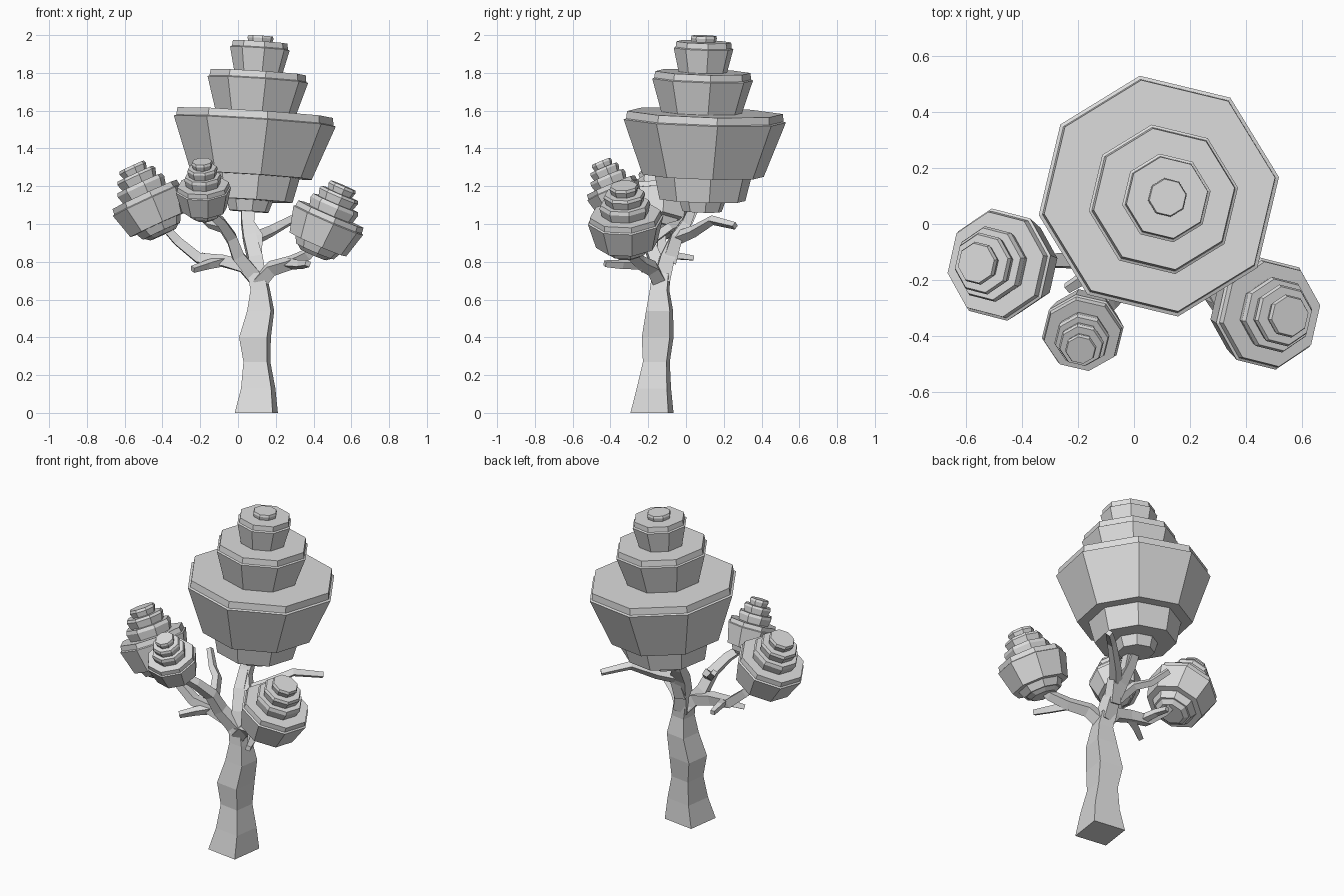
import bpy, bmesh, math
from mathutils import Vector

cube = bpy.data.objects.get("Cube")
if cube:
    bpy.data.objects.remove(cube, do_unlink=True)

grey = bpy.data.materials.new("plain_grey")
grey.use_nodes = True
grey.diffuse_color = (0.72, 0.72, 0.72, 1)
grey.node_tree.nodes["Principled BSDF"].inputs["Base Color"].default_value = grey.diffuse_color


def loft(name, rings):
    """Skin a list of equal-sized point rings and cap both ends."""
    bm = bmesh.new()
    loops = [[bm.verts.new(p) for p in ring] for ring in rings]
    n = len(loops[0])
    for a, b in zip(loops, loops[1:]):
        for i in range(n):
            j = (i + 1) % n
            bm.faces.new((a[i], a[j], b[j], b[i]))
    bm.faces.new(loops[0][::-1])
    bm.faces.new(loops[-1])
    bmesh.ops.recalc_face_normals(bm, faces=bm.faces)
    mesh = bpy.data.meshes.new(name)
    bm.to_mesh(mesh)
    bm.free()
    mesh.materials.append(grey)
    obj = bpy.data.objects.new(name, mesh)
    bpy.context.collection.objects.link(obj)


def ring(centre, normal, radius, sides, turn):
    """Regular polygon around a centre, perpendicular to the normal."""
    rot = Vector((0, 0, 1)).rotation_difference(normal)
    angles = [math.radians(turn) + math.tau * i / sides for i in range(sides)]
    return [centre + rot @ Vector((radius * math.cos(a), radius * math.sin(a), 0)) for a in angles]


def foliage(name, centre, axis, profile, size=1, stretch=1, turn=9):
    """Stepped crown: profile of (height along axis, radius)."""
    centre, axis = Vector(centre), Vector(axis).normalized()
    loft(name, [ring(centre + axis * h * stretch, axis, r * size, 8, turn) for h, r in profile])


def branch(name, path, r0, r1):
    """Square tapered limb along a path."""
    pts = [Vector(p) for p in path]
    last = len(pts) - 1
    rings = []
    for i, p in enumerate(pts):
        d = (pts[min(i + 1, last)] - pts[max(i - 1, 0)]).normalized()
        rings.append(ring(p, d, r0 + (r1 - r0) * i / last, 4, 50))
    loft(name, rings)


# Trunk: x, y, z, overall width
trunk = [(.097, -.18, 0, .22), (.107, -.17, .13, .175), (.1, -.157, .27, .137), (.09, -.15, .4, .162),
         (.12, -.14, .54, .138), (.118, -.14, .65, .1), (.1, -.13, .74, .095)]
loft("trunk", [ring(Vector((x, y, z)), Vector((0, 0, 1)), w * .65, 4, 37) for x, y, z, w in trunk])

# Large central crown, with its upper tiers set slightly forward
lower = [(-.5, .105), (-.44, .125), (-.44, .23), (-.31, .26), (-.31, .325), (-.02, .435), (-.015, .422),
         (.025, .418)]
upper = [(.02, .215), (.2, .27), (.205, .26), (.24, .255), (.24, .13), (.365, .16),
         (.37, .15), (.4, .147), (.4, .065), (.42, .07), (.432, .066)]
foliage("main_crown", (.09, .1, 1.565), (.065, .03, 1), lower)
foliage("main_crown_top", (.092, .082, 1.565), (.065, .03, 1), upper)

# Small tilted crowns
small = [(-.2, .075), (-.18, .1), (-.18, .11), (-.14, .13), (-.14, .165), (0, .203), (.005, .193),
         (.035, .19), (.035, .125), (.08, .137), (.1, .13), (.1, .1), (.14, .112), (.155, .105),
         (.155, .068), (.185, .078), (.2, .072)]
foliage("left_crown", (.478, -.32, 1.02), (.43, -.05, 1), small)
foliage("right_crown", (-.48, -.145, 1.125), (-.46, .03, 1), small)
foliage("front_crown", (-.183, -.387, 1.18), (-.05, -.42, 1), small, .73, .82)

# Limbs and twigs
branch("centre_limb", [(.105, -.13, .7), (.09, -.1, .82), (.06, -.05, .93), (.045, .01, 1.02), (.04, .05, 1.1)],
       .06, .033)
branch("centre_fork", [(.085, -.09, .8), (.1, -.05, .93), (.06, 0, 1.0), (.07, .04, 1.1)], .05, .028)
branch("left_limb", [(.11, -.14, .69), (.18, -.18, .765), (.28, -.24, .795), (.37, -.29, .84), (.43, -.32, .9)],
       .05, .028)
branch("left_twig", [(.27, -.24, .79), (.33, -.34, .785), (.37, -.43, .79)], .032, .02)
branch("right_limb", [(.1, -.13, .7), (.03, -.14, .775), (-.08, -.14, .805), (-.21, -.13, .82),
                      (-.32, -.13, .91), (-.4, -.14, 1.0)], .05, .028)
branch("right_twig", [(-.08, -.14, .805), (-.16, -.18, .785), (-.24, -.23, .76)], .032, .02)
branch("rear_twig", [(-.17, -.13, .815), (-.2, -.04, .83), (-.21, .04, .82)], .028, .018)
branch("front_limb", [(.09, -.13, .72), (.0, -.17, .83), (-.035, -.21, .93), (-.09, -.28, 1.01), (-.17, -.35, 1.08)],
       .05, .028)
branch("front_twig", [(-.03, -.19, .91), (-.08, -.09, .98), (-.15, -.03, 1.0), (-.22, .04, 1.07)], .032, .02)
branch("back_twig", [(.08, -.06, .92), (.17, .04, .96), (.28, .14, 1.02), (.4, .26, .99)], .038, .02)
